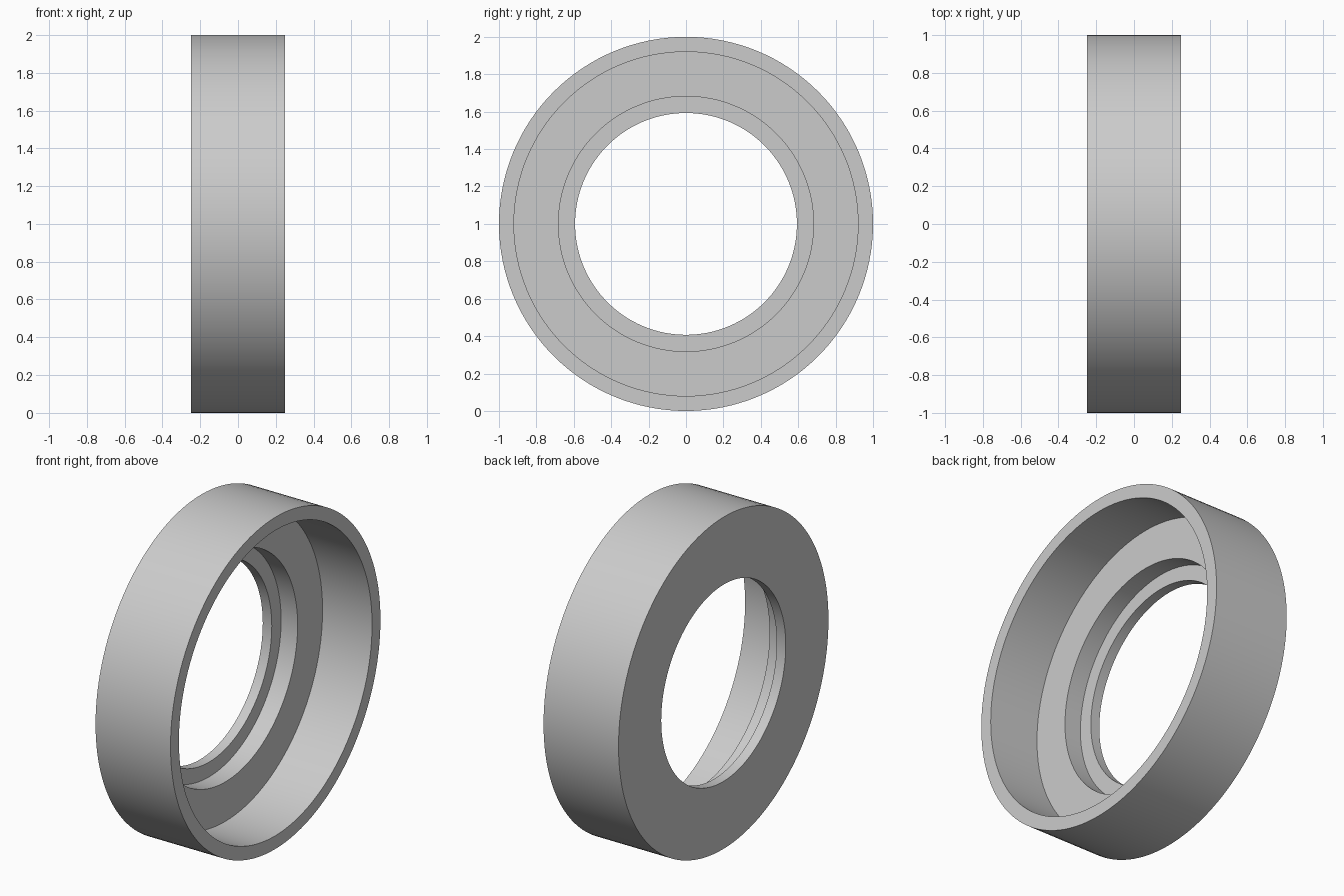
import bpy
import bmesh
import math
from mathutils import Vector

cube = bpy.data.objects.get("Cube")
if cube:
    bpy.data.objects.remove(cube, do_unlink=True)

SEGMENTS = 128
AXIS_HEIGHT = 1.0

# Plain grey finish
grey = bpy.data.materials.new("light_grey")
grey.use_nodes = True
colour = (0.6, 0.6, 0.6, 1.0)
grey.diffuse_color = colour
grey.node_tree.nodes["Principled BSDF"].inputs["Base Color"].default_value = colour


def lathe_x(name, profile, material):
    """Revolve a closed (x, radius) profile around the horizontal x axis."""
    bm = bmesh.new()
    verts = [bm.verts.new((x, 0, r)) for x, r in profile]
    edges = [bm.edges.new((a, b)) for a, b in zip(verts, verts[1:] + verts[:1])]
    bmesh.ops.spin(bm, geom=verts + edges, cent=Vector(), axis=(1, 0, 0),
                   angle=math.tau, steps=SEGMENTS)
    bmesh.ops.remove_doubles(bm, verts=bm.verts, dist=0.0001)
    bmesh.ops.recalc_face_normals(bm, faces=bm.faces)
    mesh = bpy.data.meshes.new(name)
    bm.to_mesh(mesh)
    bm.free()
    mesh.materials.append(material)
    obj = bpy.data.objects.new(name, mesh)
    bpy.context.collection.objects.link(obj)
    return obj


# Stepped ring: flat back, open cup on the +x side, counterbore and through bore
BACK, LEDGE, FLOOR, RIM = -0.25, -0.19, -0.08, 0.25
OUTER, CUP, COUNTERBORE, BORE = 1.0, 0.92, 0.682, 0.593

ring = lathe_x("stepped_ring", [
    (BACK, BORE), (BACK, OUTER),
    (RIM, OUTER), (RIM, CUP),
    (FLOOR, CUP), (FLOOR, COUNTERBORE),
    (LEDGE, COUNTERBORE), (LEDGE, BORE),
], grey)
ring.location.z = AXIS_HEIGHT

# Smooth round walls, crisp corners
bpy.ops.object.select_all(action='DESELECT')
ring.select_set(True)
bpy.context.view_layer.objects.active = ring
bpy.ops.object.shade_smooth_by_angle(angle=math.radians(30))
